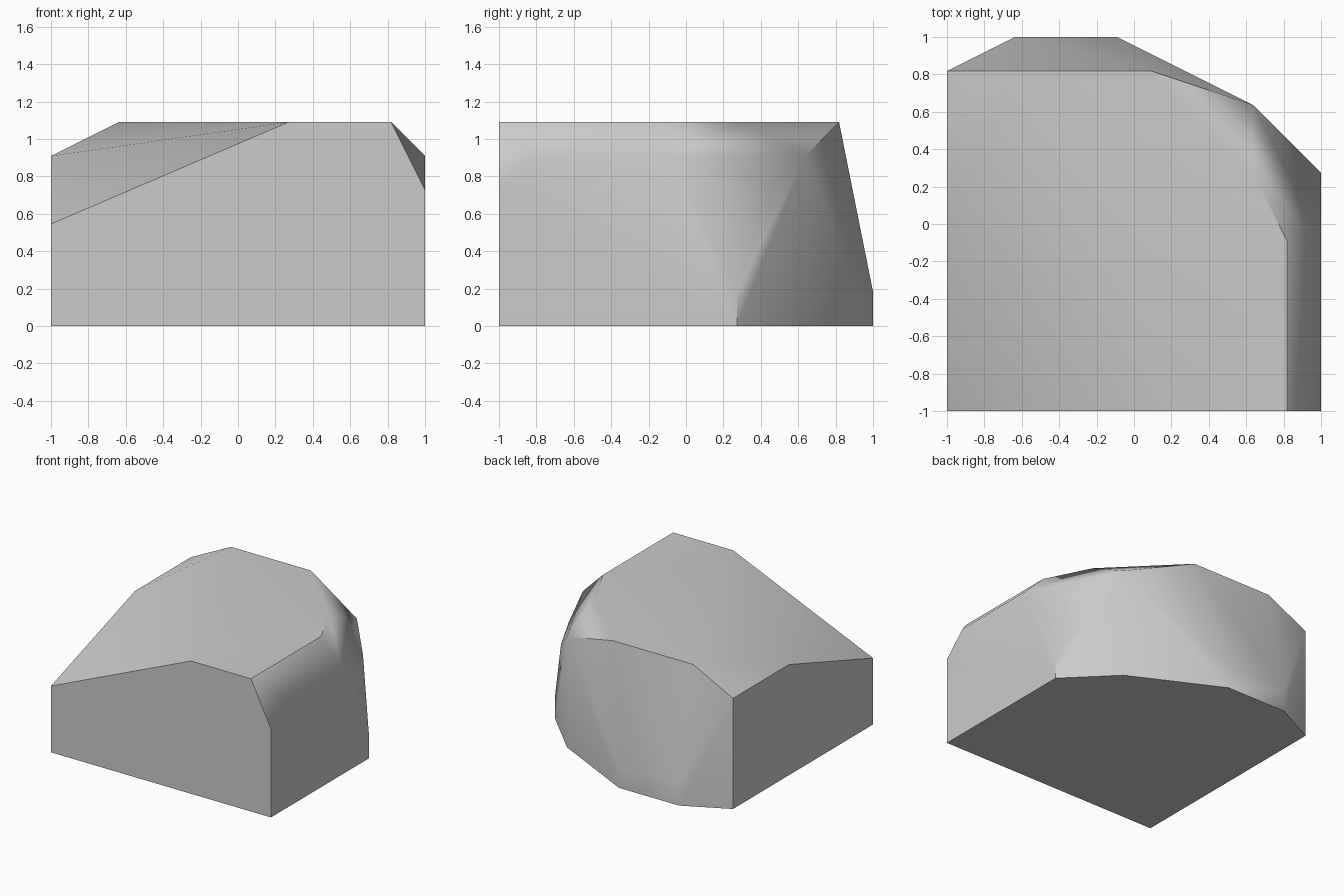
import bpy
import bmesh
import math
from mathutils import Vector

# Remove the default cube only
default_cube = bpy.data.objects.get("Cube")
if default_cube:
    bpy.data.objects.remove(default_cube, do_unlink=True)

# The rock sits on a coarse lattice, eleven steps wide
STEP = 2 / 11


def place(x, y, z):
    """Turn lattice steps into a position centred on the ground."""
    return Vector((x * STEP - 1, y * STEP - 1, z * STEP))


def make_material(name, value):
    material = bpy.data.materials.new(name)
    material.use_nodes = True
    colour = (value, value, value, 1)
    material.diffuse_color = colour
    shader = material.node_tree.nodes["Principled BSDF"]
    shader.inputs["Base Color"].default_value = colour
    shader.inputs["Roughness"].default_value = 0.8
    return material


def hull_object(name, corners, material):
    """Wrap corner points in a convex skin with clean flat faces."""
    bm = bmesh.new()
    for corner in corners:
        bm.verts.new(place(*corner))
    result = bmesh.ops.convex_hull(bm, input=bm.verts[:])
    spare = {item for key in ("geom_interior", "geom_unused")
             for item in result[key] if isinstance(item, bmesh.types.BMVert)}
    bmesh.ops.delete(bm, geom=list(spare), context="VERTS")
    bmesh.ops.dissolve_limit(bm, angle_limit=math.radians(0.5),
                             verts=bm.verts[:], edges=bm.edges[:])
    bmesh.ops.recalc_face_normals(bm, faces=bm.faces[:])
    mesh = bpy.data.meshes.new(name)
    bm.to_mesh(mesh)
    bm.free()
    mesh.materials.append(material)
    obj = bpy.data.objects.new(name, mesh)
    bpy.context.collection.objects.link(obj)
    return obj


# Ground outline: two straight sides and a rounded back corner
footprint = [(0, 0), (11, 0), (11, 7), (9, 9), (5, 11), (2, 11), (0, 10)]
base = [(x, y, 0) for x, y in footprint]

# Low vertical lip where the rounded side starts leaning inward
lip = [(x, y, 1) for x, y in footprint[2:6] if (x, y) != (9, 9)]

# Shoulder: the upper ends of the walls
shoulder = [(0, 0, 3), (11, 0, 4), (11, 6, 4), (10, 8, 4),
            (0, 6, 5), (0, 10, 5), (9, 9, 5), (11, 5, 5), (11, 1, 5)]

# Level crown
crown = [(x, y, 6) for x, y in
         [(7, 0), (10, 0), (10, 5), (9, 7), (6, 10), (2, 10)]]

stone = make_material("stone_grey", 0.6)
rock = hull_object("rock_body", base + lip + shoulder + crown, stone)

# Soft shading across shallow facets, crisp at the main edges
bpy.ops.object.select_all(action="DESELECT")
rock.select_set(True)
bpy.context.view_layer.objects.active = rock
bpy.ops.object.shade_smooth_by_angle(angle=math.radians(42))
weighted = rock.modifiers.new("weighted_normals", "WEIGHTED_NORMAL")
weighted.mode = "FACE_AREA"
weighted.keep_sharp = True
